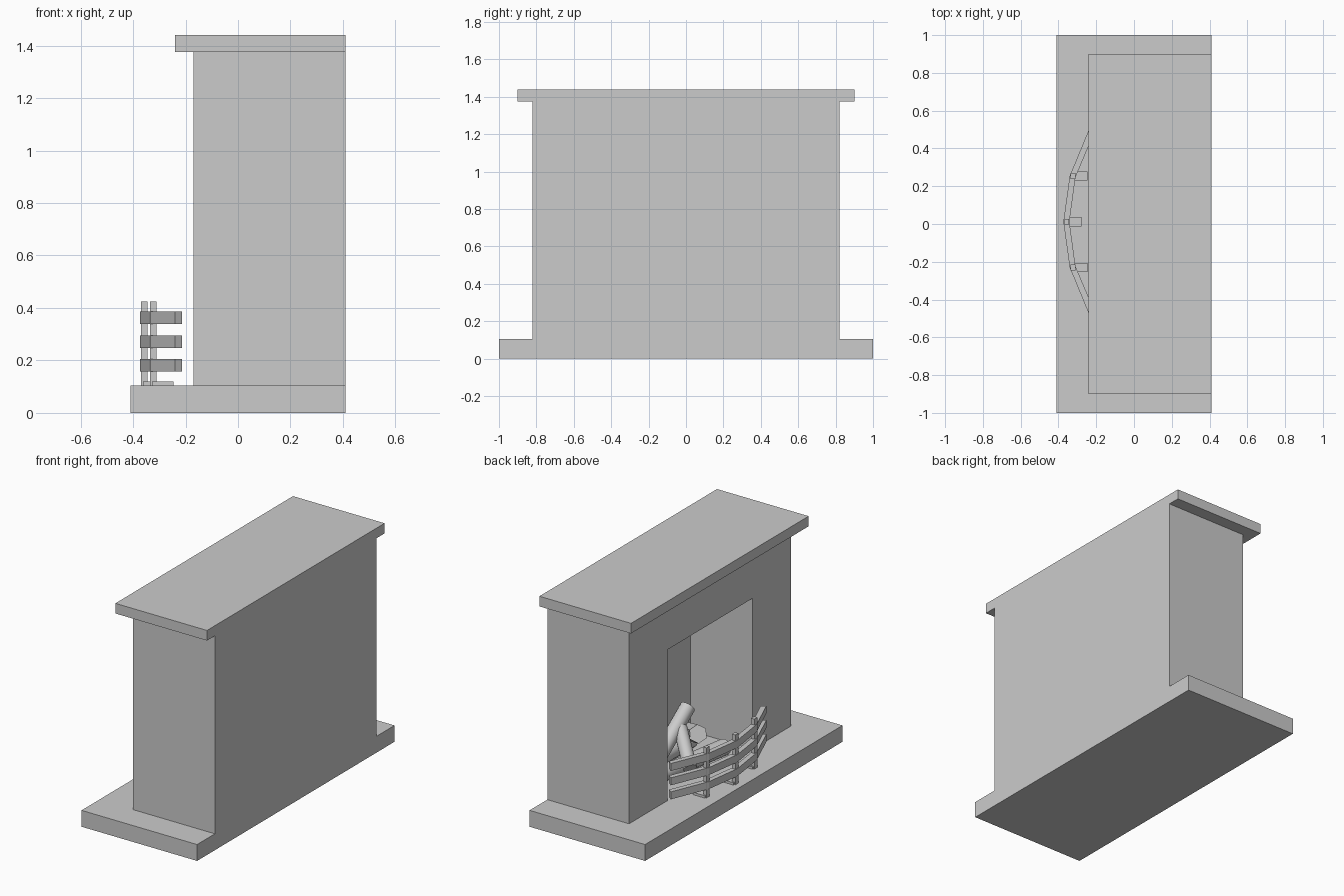
import bpy, bmesh
from mathutils import Vector

if "Cube" in bpy.data.objects:
    bpy.data.objects.remove(bpy.data.objects["Cube"])

STONE = (0.6, 0.6, 0.6, 1)
stone = bpy.data.materials.new("light_grey")
stone.use_nodes = True
stone.diffuse_color = STONE
stone.node_tree.nodes["Principled BSDF"].inputs["Base Color"].default_value = STONE


def finish(name, bm):
    bmesh.ops.recalc_face_normals(bm, faces=bm.faces)
    mesh = bpy.data.meshes.new(name)
    bm.to_mesh(mesh)
    bm.free()
    mesh.materials.append(stone)
    obj = bpy.data.objects.new(name, mesh)
    bpy.context.collection.objects.link(obj)
    return obj


def prism(name, outline, z0, z1):
    """Extrude a plan outline from z0 up to z1."""
    bm = bmesh.new()
    face = bm.faces.new([bm.verts.new((x, y, z0)) for x, y in outline])
    new = bmesh.ops.extrude_face_region(bm, geom=[face])["geom"]
    top = [v for v in new if isinstance(v, bmesh.types.BMVert)]
    bmesh.ops.translate(bm, verts=top, vec=(0, 0, z1 - z0))
    return finish(name, bm)


def box(name, x0, x1, y0, y1, z0, z1):
    return prism(name, [(x0, y0), (x1, y0), (x1, y1), (x0, y1)], z0, z1)


def log(name, a, b, radius, sides=12):
    """Round billet between two points."""
    a, b = Vector(a), Vector(b)
    bm = bmesh.new()
    bmesh.ops.create_cone(bm, cap_ends=True, segments=sides, radius1=radius,
                          radius2=radius, depth=(b - a).length)
    obj = finish(name, bm)
    obj.location = (a + b) / 2
    obj.rotation_euler = (b - a).to_track_quat("Z", "Y").to_euler()
    bpy.ops.object.select_all(action="DESELECT")
    obj.select_set(True)
    bpy.context.view_layer.objects.active = obj
    bpy.ops.object.shade_smooth_by_angle(angle=0.7)


# Masonry: hearth slab, chimney breast and mantel shelf
FLOOR, BACK = 0.105, 0.41
box("hearth_slab", -0.41, BACK, -1, 1, 0, FLOOR)
breast = box("chimney_breast", -0.17, BACK, -0.82, 0.82, FLOOR, 1.375)
box("mantel_shelf", -0.24, BACK, -0.9, 0.9, 1.375, 1.44)

# Firebox opening cut into the breast
cutter = box("firebox_cutter", -0.5, 0.27, -0.432, 0.432, -0.1, 1.073)
cutter.hide_render = True
cutter.hide_viewport = True
cut = breast.modifiers.new("firebox", "BOOLEAN")
cut.operation = "DIFFERENCE"
cut.solver = "EXACT"
cut.object = cutter

# Fender: three faceted bars bowed round the fire
MID = 0.012
half_outer = [(-0.24, 0.485), (-0.34, 0.243)]
half_inner = [(-0.213, 0.465), (-0.31, 0.235)]


def bow(half, tip):
    left = [(x, MID + y) for x, y in half]
    right = [(x, MID - y) for x, y in reversed(half)]
    return left + [(tip, MID)] + right


rail = bow(half_outer, -0.374) + bow(half_inner, -0.342)[::-1]
for name, z in (("lower", 0.157), ("middle", 0.247), ("upper", 0.339)):
    prism(name + "_fender_bar", rail, z, z + 0.048)

# Fender posts with their feet
for name, x, y in (("left", -0.323, 0.242), ("centre", -0.357, 0), ("right", -0.323, -0.242)):
    y += MID
    box(name + "_fender_post", x - 0.012, x + 0.012, y - 0.015, y + 0.015, FLOOR, 0.425)
    box(name + "_fender_foot", x - 0.005, x + 0.078, y - 0.024, y + 0.024, FLOOR, 0.12)

# Stacked logs
log("leaning_log", (0.05, 0.34, 0.14), (0.05, -0.09, 0.45), 0.046)
log("front_log", (-0.13, 0.142, 0.19), (0.03, 0.015, 0.36), 0.042)
log("cross_log", (-0.03, -0.08, 0.3), (0.2, -0.3, 0.17), 0.056, 6)
log("bottom_log", (0.02, 0.3, 0.155), (-0.08, -0.28, 0.155), 0.05)
log("rear_log", (0.15, 0.28, 0.155), (0.14, -0.25, 0.155), 0.05)
